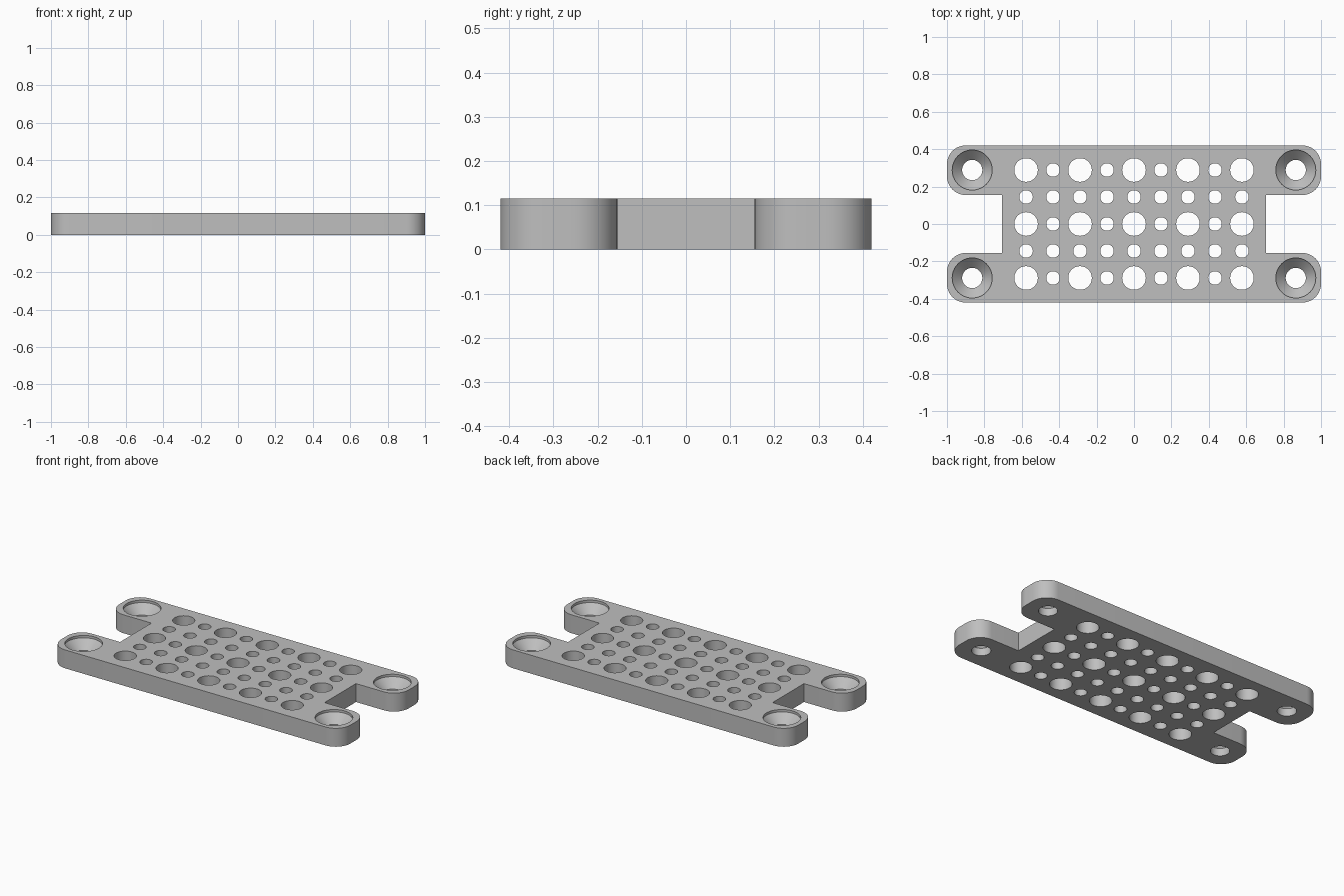
import bpy, bmesh
from math import sin, cos, pi, radians

cube = bpy.data.objects.get("Cube")
if cube:
    bpy.data.objects.remove(cube, do_unlink=True)

HEIGHT = 0.115
HALF_X, HALF_Y = 1.0, 0.42
NOTCH_X, NOTCH_Y = 0.707, 0.155
CORNER = 0.1
PITCH = 0.1443      # spacing of the hole grid
MOUNT_X = 0.865

grey = bpy.data.materials.new("plain grey")
grey.use_nodes = True
colour = (0.52, 0.52, 0.52, 1)
grey.diffuse_color = colour
grey.node_tree.nodes["Principled BSDF"].inputs["Base Color"].default_value = colour


def make_object(name, bm):
    bmesh.ops.recalc_face_normals(bm, faces=bm.faces[:])
    mesh = bpy.data.meshes.new(name)
    bm.to_mesh(mesh)
    bm.free()
    mesh.materials.append(grey)
    obj = bpy.data.objects.new(name, mesh)
    bpy.context.collection.objects.link(obj)
    return obj


def arc(cx, cy, start, steps=12):
    """Quarter circle of the corner radius, counterclockwise."""
    return [(cx + CORNER * cos(start + pi / 2 * i / steps),
             cy + CORNER * sin(start + pi / 2 * i / steps)) for i in range(steps + 1)]


def add_hole(bm, x, y, profile, sides=48):
    """Closed solid of revolution from (radius, z) pairs, bottom to top."""
    rings = [[bm.verts.new((x + r * cos(2 * pi * i / sides),
                            y + r * sin(2 * pi * i / sides), z)) for i in range(sides)]
             for r, z in profile]
    for low, high in zip(rings, rings[1:]):
        for i in range(sides):
            j = (i + 1) % sides
            bm.faces.new((low[i], low[j], high[j], high[i]))
    bm.faces.new(rings[0][::-1])
    bm.faces.new(rings[-1])


# Plate outline: one rounded arm, repeated by mirroring
arm = [(NOTCH_X, NOTCH_Y)]
arm += arc(HALF_X - CORNER, NOTCH_Y + CORNER, -pi / 2)
arm += arc(HALF_X - CORNER, HALF_Y - CORNER, 0)
right_half = [(x, -y) for x, y in reversed(arm)] + arm
outline = right_half + [(-x, -y) for x, y in right_half]

bm = bmesh.new()
face = bm.faces.new([bm.verts.new((x, y, 0)) for x, y in outline])
raised = bmesh.ops.extrude_face_region(bm, geom=[face], use_keep_orig=True)
bmesh.ops.translate(bm, vec=(0, 0, HEIGHT),
                    verts=[v for v in raised["geom"] if isinstance(v, bmesh.types.BMVert)])
plate = make_object("mounting_plate", bm)

# Grid of large and small through holes
bm = bmesh.new()
for row in range(-2, 3):
    for col in range(-4, 5):
        large = row % 2 == 0 and col % 2 == 0
        radius = 0.063 if large else 0.036
        add_hole(bm, col * PITCH, row * PITCH, [(radius, -0.1), (radius, HEIGHT + 0.1)])

# Countersunk screw holes in the arms
for sx in (-1, 1):
    for sy in (-1, 1):
        add_hole(bm, sx * MOUNT_X, sy * 2 * PITCH,
                 [(0.054, -0.1), (0.054, 0.047), (0.107, 0.1), (0.107, HEIGHT + 0.1)])
cutter = make_object("hole_cutter", bm)
cutter.hide_render = True

# Cut the holes, then drop the cutter
mod = plate.modifiers.new("holes", 'BOOLEAN')
mod.operation = 'DIFFERENCE'
mod.solver = 'EXACT'
mod.object = cutter
bpy.ops.object.select_all(action='DESELECT')
plate.select_set(True)
bpy.context.view_layer.objects.active = plate
bpy.ops.object.modifier_apply(modifier=mod.name)
bpy.data.objects.remove(cutter, do_unlink=True)
bpy.ops.object.shade_smooth_by_angle(angle=radians(30))
